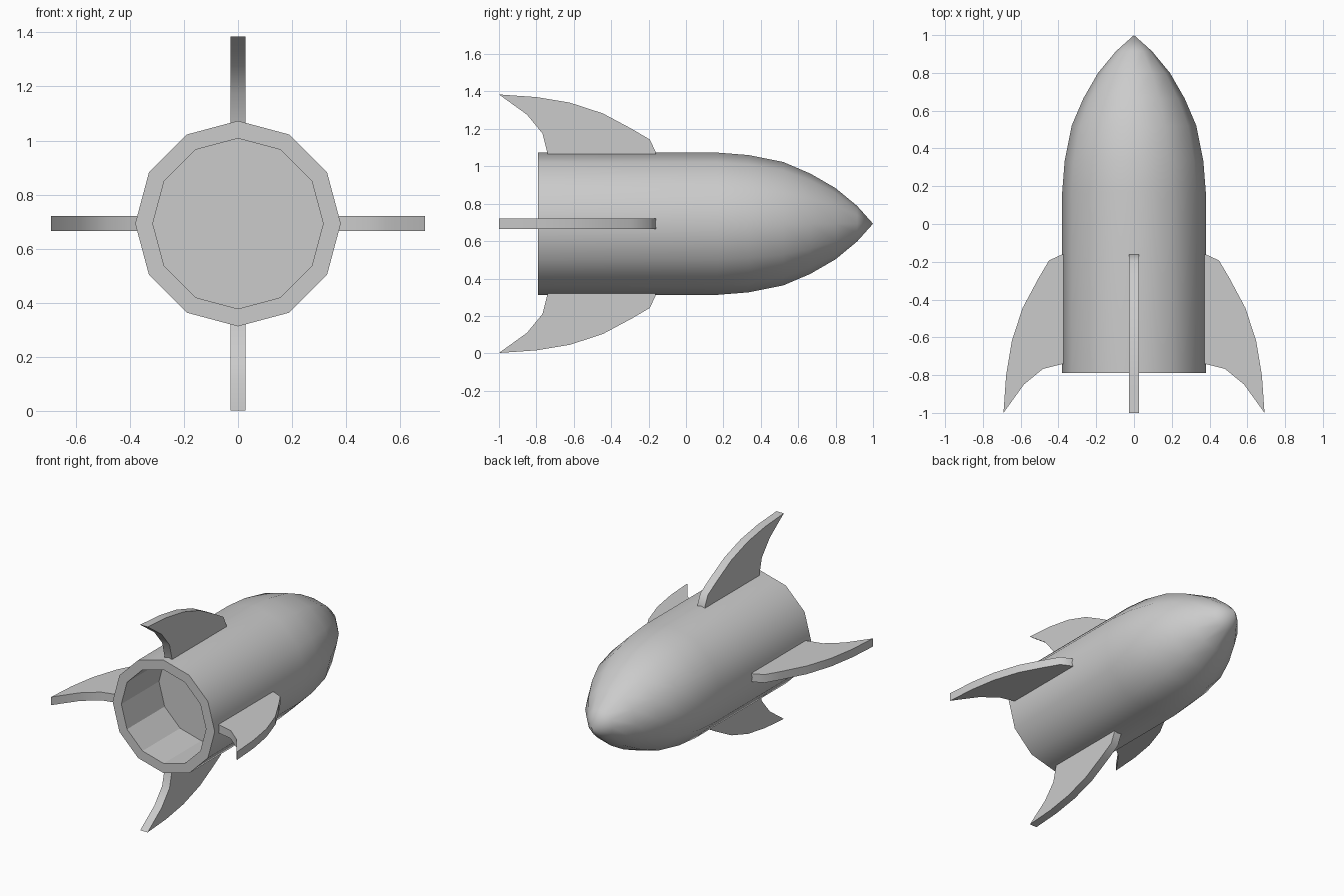
import bpy, bmesh, math

if "Cube" in bpy.data.objects:
    bpy.data.objects.remove(bpy.data.objects["Cube"])

CZ = 0.693      # height of the rocket axis
SIDES = 12


def finish(bm, name, angle):
    bmesh.ops.recalc_face_normals(bm, faces=bm.faces[:])
    me = bpy.data.meshes.new(name)
    bm.to_mesh(me)
    bm.free()
    ob = bpy.data.objects.new(name, me)
    bpy.context.collection.objects.link(ob)
    bpy.ops.object.select_all(action='DESELECT')
    ob.select_set(True)
    bpy.context.view_layer.objects.active = ob
    bpy.ops.object.shade_smooth_by_angle(angle=math.radians(angle))
    return ob


# Hull: (y, radius) profile from nose tip to tail rim, then into the hollow tail
profile = [(0.915, 0.095), (0.80, 0.19), (0.665, 0.268), (0.52, 0.33),
           (0.335, 0.367), (0.17, 0.38), (-0.79, 0.38),
           (-0.79, 0.315), (-0.39, 0.315)]
bm = bmesh.new()
rings = []
for y, r in profile:
    rings.append([bm.verts.new((r * math.cos(2 * math.pi * i / SIDES), y,
                                CZ + r * math.sin(2 * math.pi * i / SIDES)))
                  for i in range(SIDES)])
tip = bm.verts.new((0, 1.0, CZ))
for i in range(SIDES):
    j = (i + 1) % SIDES
    bm.faces.new((tip, rings[0][i], rings[0][j]))
    for a, b in zip(rings, rings[1:]):
        bm.faces.new((a[i], b[i], b[j], a[j]))
bm.faces.new(rings[-1])
hull = finish(bm, "hull", 40)

# Keep the facets of the hollow tail flat
for p in hull.data.polygons:
    c = p.center
    if c.y < -0.5 and math.hypot(c.x, c.z - CZ) < 0.33:
        p.use_smooth = False

# Fins: swept (y, radius) outline, extruded and repeated around the axis
outline = [(-0.16, 0.362), (-0.163, 0.385), (-0.193, 0.45), (-0.29, 0.507),
           (-0.445, 0.59), (-0.62, 0.647), (-0.80, 0.677), (-1.0, 0.691),
           (-0.85, 0.583), (-0.767, 0.482), (-0.737, 0.362)]
HALF = 0.0275
for k, side in enumerate(("right", "top", "left", "bottom")):
    ca, sa = math.cos(k * math.pi / 2), math.sin(k * math.pi / 2)
    bm = bmesh.new()
    a, b = [[bm.verts.new((r * ca - t * sa, y, CZ + r * sa + t * ca))
             for y, r in outline] for t in (-HALF, HALF)]
    bm.faces.new(a)
    bm.faces.new(b[::-1])
    n = len(outline)
    for i in range(n):
        j = (i + 1) % n
        bm.faces.new((a[i], b[i], b[j], a[j]))
    finish(bm, side + "_fin", 50)
